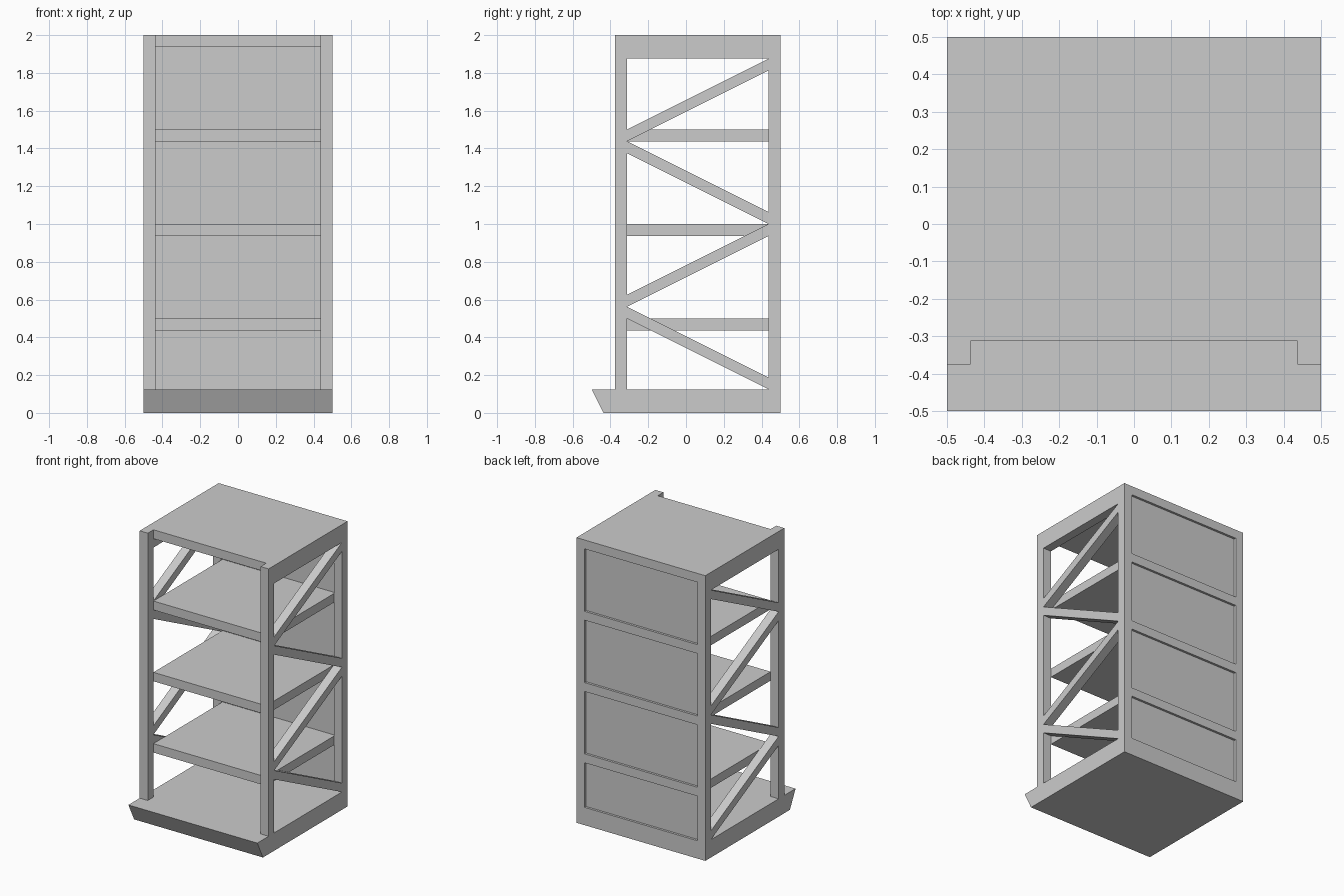
import bpy, bmesh

if "Cube" in bpy.data.objects:
    bpy.data.objects.remove(bpy.data.objects["Cube"])

T = 0.0625            # common member thickness
W = 0.5               # half width
FRONT, BACK = -0.375, 0.5
INNER_F, INNER_B = FRONT + T, BACK - T


def prism(name, profile, x0, x1, mirror=False):
    """Extrude a (y, z) profile from x0 to x1, optionally mirrored across x = 0."""
    bm = bmesh.new()
    face = bm.faces.new([bm.verts.new((x0, y, z)) for y, z in profile])
    ext = bmesh.ops.extrude_face_region(bm, geom=[face])
    verts = [g for g in ext["geom"] if isinstance(g, bmesh.types.BMVert)]
    bmesh.ops.translate(bm, verts=verts, vec=(x1 - x0, 0, 0))
    bmesh.ops.recalc_face_normals(bm, faces=bm.faces)
    mesh = bpy.data.meshes.new(name)
    bm.to_mesh(mesh)
    bm.free()
    obj = bpy.data.objects.new(name, mesh)
    bpy.context.collection.objects.link(obj)
    if mirror:
        mod = obj.modifiers.new("mirror", 'MIRROR')
        mod.use_mirror_merge = False
    return obj


def rect(y0, y1, z0, z1):
    return [(y0, z0), (y1, z0), (y1, z1), (y0, z1)]


# Base with slanted front lip
prism("base", [(-0.4375, 0), (0.5, 0), (0.5, 0.125), (-0.5, 0.125)], -W, W)

# Corner posts and upper side beams
prism("front_post", rect(FRONT, INNER_F, 0.125, 2), W - T, W, True)
prism("back_post", rect(INNER_B, BACK, 0.125, 2), W - T, W, True)
prism("top_side_beam", rect(INNER_F, INNER_B, 1.875, 2), W - T, W, True)

# Zigzag side braces: (z at front, z at back) of each lower edge
for i, (zf, zb) in enumerate([(0.5, 0.125), (0.5625, 0.9375),
                              (1.375, 1.0), (1.4375, 1.8125)]):
    prism(f"side_brace_{i + 1}",
          [(INNER_F, zf), (INNER_B, zb), (INNER_B, zb + T), (INNER_F, zf + T)],
          W - T, W, True)

# Shelves and roof, whose rear edges form the rails of the back wall
for i, top in enumerate([0.5, 1.0, 1.5, 2.0]):
    name = "roof" if top == 2.0 else f"shelf_{i + 1}"
    prism(name, rect(INNER_F, BACK, top - T, top), -W + T, W - T)

# Recessed back panels between the rails
for i, (z0, z1) in enumerate([(0.125, 0.4375), (0.5, 0.9375),
                              (1.0, 1.4375), (1.5, 1.9375)]):
    prism(f"back_panel_{i + 1}", rect(0.453, 0.484, z0, z1), -W + T, W - T)
